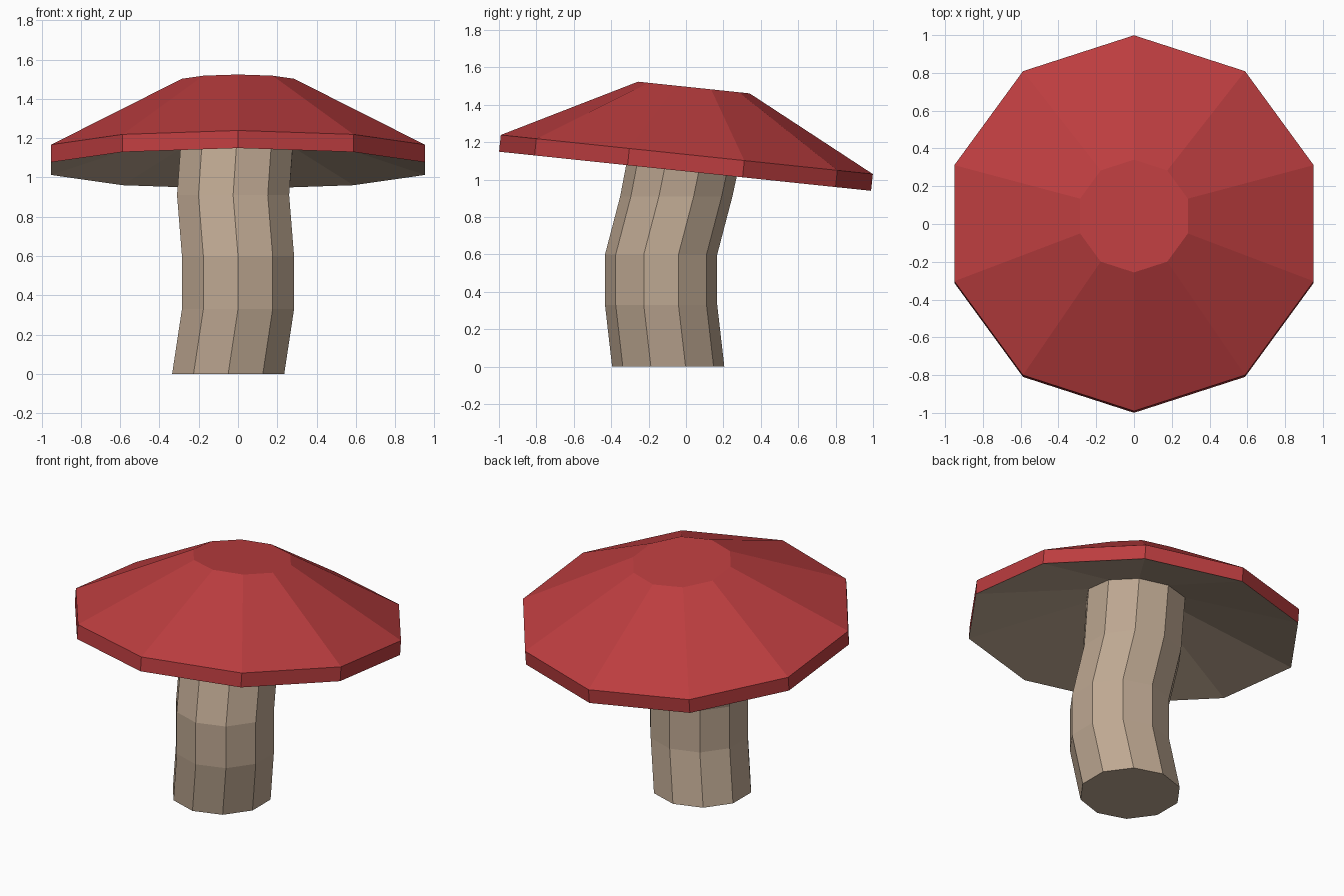
import bpy, bmesh, math
from mathutils import Matrix, Vector

if "Cube" in bpy.data.objects:
    bpy.data.objects.remove(bpy.data.objects["Cube"])

SIDES = 10
TILT = Matrix.Translation((0, -0.005, 1.045)) @ Matrix.Rotation(math.radians(-6), 4, 'X')


def material(name, rgb):
    m = bpy.data.materials.new(name)
    m.diffuse_color = (*rgb, 1)
    m.use_nodes = True
    m.node_tree.nodes["Principled BSDF"].inputs["Base Color"].default_value = m.diffuse_color
    return m


red = material("cap red", (0.503, 0.047, 0.050))
tan = material("stem tan", (0.515, 0.392, 0.287))


def ring(radius, matrix):
    """Ten-sided ring with a corner on +y, placed by a matrix."""
    angles = [math.pi / 2 + 2 * math.pi * i / SIDES for i in range(SIDES)]
    return [matrix @ Vector((radius * math.cos(a), radius * math.sin(a), 0)) for a in angles]


def loft(name, rings, mat, close_start=False, close_end=False):
    """Skin a stack of rings with flat quads."""
    bm = bmesh.new()
    loops = [[bm.verts.new(p) for p in r] for r in rings]
    for a, b in zip(loops, loops[1:]):
        for i in range(SIDES):
            j = (i + 1) % SIDES
            bm.faces.new((a[i], a[j], b[j], b[i]))
    if close_start:
        bm.faces.new(loops[0][::-1])
    if close_end:
        bm.faces.new(loops[-1])
    mesh = bpy.data.meshes.new(name)
    bm.to_mesh(mesh)
    bm.free()
    mesh.materials.append(mat)
    ob = bpy.data.objects.new(name, mesh)
    bpy.context.collection.objects.link(ob)
    return ob


def cap_ring(radius, height):
    return ring(radius, TILT @ Matrix.Translation((0, 0, height)))


# Tilted cap: rim band, sloping crown, flat top
loft("cap", [cap_ring(1.0, 0), cap_ring(1.0, 0.09), cap_ring(0.3, 0.45)], red, close_end=True)

# Hollow underside, rising from the rim to the stem
loft("cap_underside", [cap_ring(0.3, 0.2), cap_ring(1.0, 0)], tan)

# Crooked stem with a flat foot, ending on the underside
path = [(-0.05, -0.095, 0), (0, -0.133, 0.33), (0, -0.133, 0.6), (-0.025, -0.052, 0.91)]
stem_rings = [ring(0.3, Matrix.Translation(p)) for p in path] + [cap_ring(0.3, 0.2)]
loft("stem", stem_rings, tan, close_start=True)

# Make the underside face down
under = bpy.data.objects["cap_underside"].data
if sum(p.normal.z for p in under.polygons) > 0:
    under.flip_normals()
